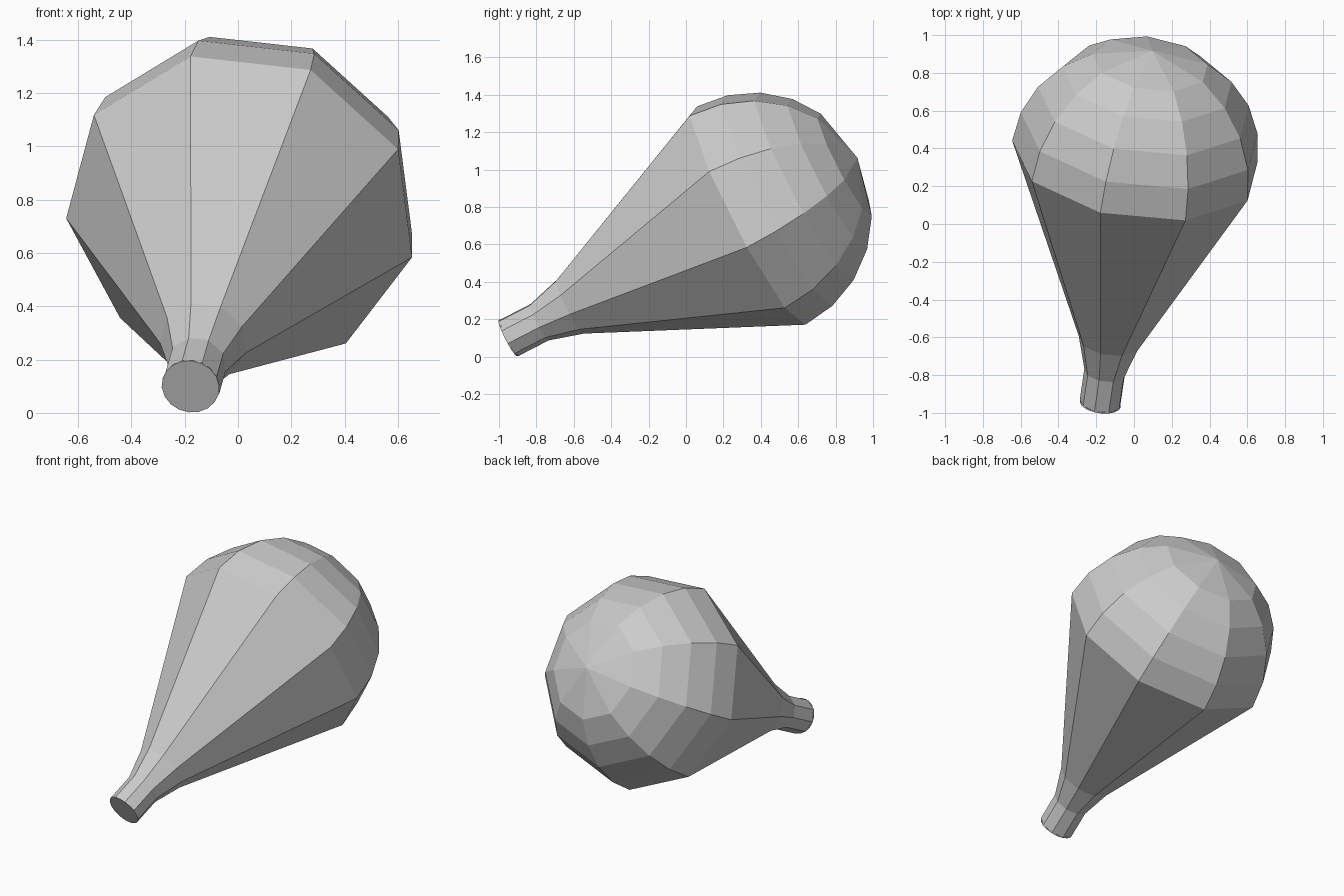
import bpy, bmesh
from math import sin, cos, radians, tau
from mathutils import Vector

if "Cube" in bpy.data.objects:
    bpy.data.objects.remove(bpy.data.objects["Cube"])

# Tilted axis of the bulb, with a radial frame aligned to one facet edge
BASE = Vector((-0.178, -0.95, 0.10))
AXIS = Vector((0.130, 0.881, 0.454)).normalized()
U = Vector((-0.19, -0.274, 0.578))
U = (U - AXIS * U.dot(AXIS)).normalized()
V = AXIS.cross(U)


def ring(bm, t, r, sides):
    return [bm.verts.new(BASE + AXIS * t + (U * cos(tau * i / sides) + V * sin(tau * i / sides)) * r)
            for i in range(sides)]


def lathe(name, profile, sides, tip=None):
    """Loft rings along the axis; close the start flat and the end with a tip or cap."""
    bm = bmesh.new()
    rings = [ring(bm, t, r, sides) for t, r in profile]
    for a, b in zip(rings, rings[1:]):
        for i in range(sides):
            j = (i + 1) % sides
            bm.faces.new((a[i], a[j], b[j], b[i]))
    bm.faces.new(rings[0][::-1])
    last = rings[-1]
    if tip is None:
        bm.faces.new(last)
    else:
        p = bm.verts.new(BASE + AXIS * tip)
        for i in range(sides):
            bm.faces.new((last[i], last[(i + 1) % sides], p))
    bmesh.ops.recalc_face_normals(bm, faces=bm.faces)
    mesh = bpy.data.meshes.new(name)
    bm.to_mesh(mesh)
    bm.free()
    obj = bpy.data.objects.new(name, mesh)
    bpy.context.collection.objects.link(obj)
    return obj


# Bulb: narrow neck, flared cone, then a faceted hemisphere
R, C = 0.666, 1.452
neck = [(0.0, 0.111), (0.187, 0.111), (0.372, 0.165)]
dome = [(C + R * sin(radians(a)), R * cos(radians(a))) for a in (0, 15.3, 30.8, 46.5, 62)]
lathe("bulb", neck + dome, 9, tip=C + R)

# Thin round cap closing the neck
lathe("neck_cap", [(-0.003, 0.109), (0.004, 0.109)], 18)
